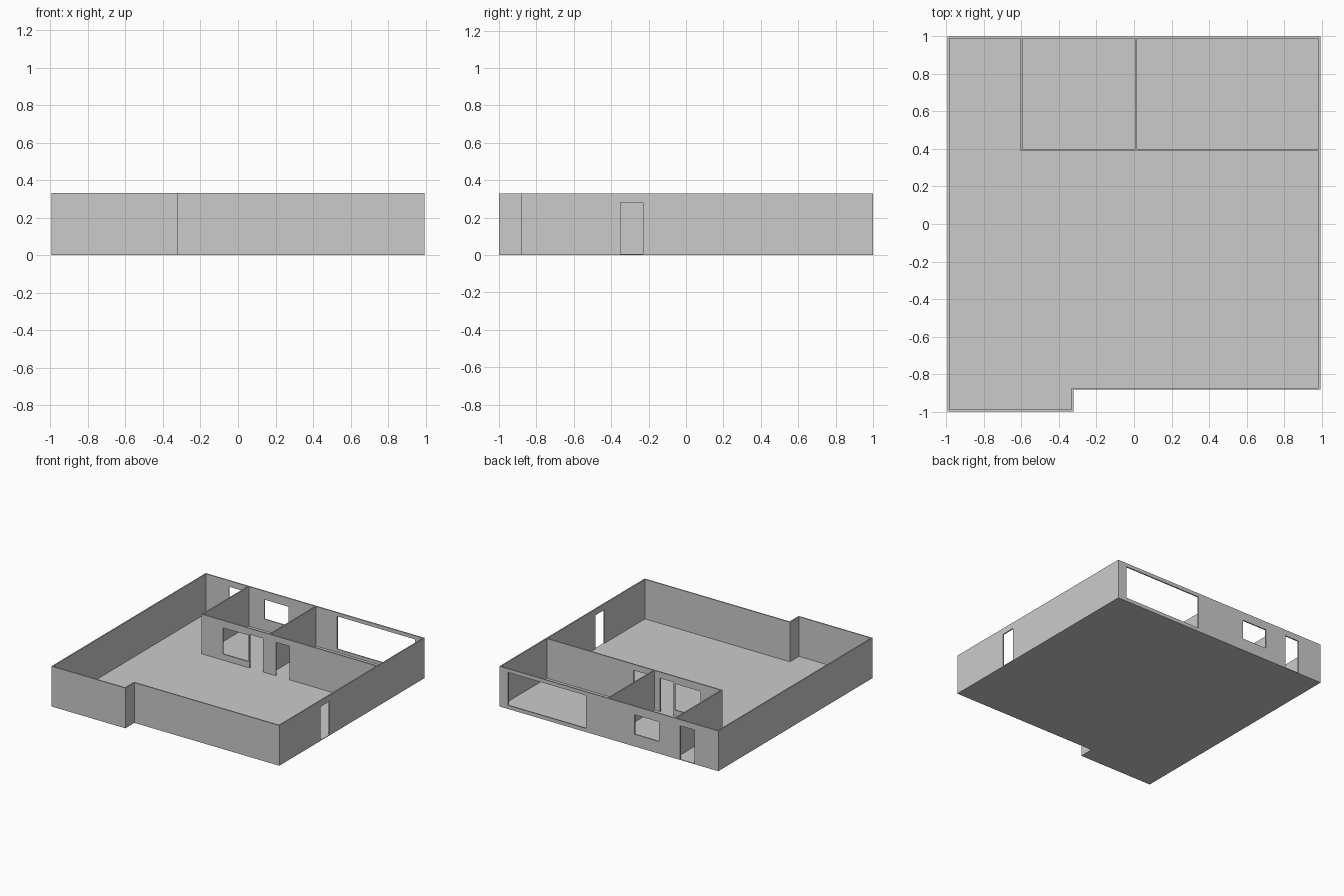
import bpy, bmesh

if "Cube" in bpy.data.objects:
    bpy.data.objects.remove(bpy.data.objects["Cube"])

X, Y, H = 0.993, 1.0, 0.33      # half width, half depth, wall height
T, F = 0.01, 0.005              # wall and floor thickness


def prism(name, pts, z0, z1):
    """Extrude a flat outline from z0 to z1."""
    bm = bmesh.new()
    face = bm.faces.new([bm.verts.new((x, y, z0)) for x, y in pts])
    top = bmesh.ops.extrude_face_region(bm, geom=[face])["geom"]
    bmesh.ops.translate(bm, vec=(0, 0, z1 - z0),
                        verts=[v for v in top if isinstance(v, bmesh.types.BMVert)])
    bmesh.ops.recalc_face_normals(bm, faces=bm.faces)
    me = bpy.data.meshes.new(name)
    bm.to_mesh(me)
    bm.free()
    ob = bpy.data.objects.new(name, me)
    bpy.context.collection.objects.link(ob)
    return ob


def box(name, x0, x1, y0, y1, z0=F, z1=H):
    return prism(name, [(x0, y0), (x1, y0), (x1, y1), (x0, y1)], z0, z1)


def cut(ob, cutter):
    """Subtract the cutter from the object, then remove the cutter."""
    cutter.hide_render = True
    mod = ob.modifiers.new("opening", 'BOOLEAN')
    mod.operation, mod.solver, mod.object = 'DIFFERENCE', 'EXACT', cutter
    bpy.context.view_layer.objects.active = ob
    bpy.ops.object.modifier_apply(modifier=mod.name)
    bpy.data.objects.remove(cutter, do_unlink=True)


def outline(t):
    """House footprint with the front step, inset by t."""
    step_x, step_y = -0.322, -0.883
    return [(-X + t, -Y + t), (step_x - t, -Y + t), (step_x - t, step_y + t),
            (X - t, step_y + t), (X - t, Y - t), (-X + t, Y - t)]


# Floor slab and outer wall ring
prism("floor", outline(0), 0, F)
outer = prism("outer_walls", outline(0), F, H)
cut(outer, prism("room_cutter", outline(T), -0.1, H + 0.1))

# Back wall: wide window, small window, door
for x0, x1, z0, z1 in [(0.205, 0.915, 0.03, 0.30),
                       (-0.455, -0.233, 0.10, 0.26),
                       (-0.776, -0.648, -0.05, 0.28)]:
    cut(outer, box("cutter", x0, x1, Y - 0.05, Y + 0.05, z0, z1))

# Right wall door
cut(outer, box("cutter", X - 0.05, X + 0.05, -0.35, -0.23, -0.05, 0.28))

# Long partition with a window and two doors
PY = 0.39
partition = box("long_partition", -0.605, X - T, PY, PY + T)
for x0, x1, z0, z1 in [(-0.41, -0.18, 0.055, 0.27),
                       (-0.168, -0.045, -0.05, 0.28),
                       (0.07, 0.195, -0.05, 0.28)]:
    cut(partition, box("cutter", x0, x1, PY - 0.05, PY + 0.05, z0, z1))

# Cross partitions
for name, x in [("left_cross_partition", -0.605), ("middle_cross_partition", 0.006)]:
    box(name, x, x + T, PY + T, Y - T)
